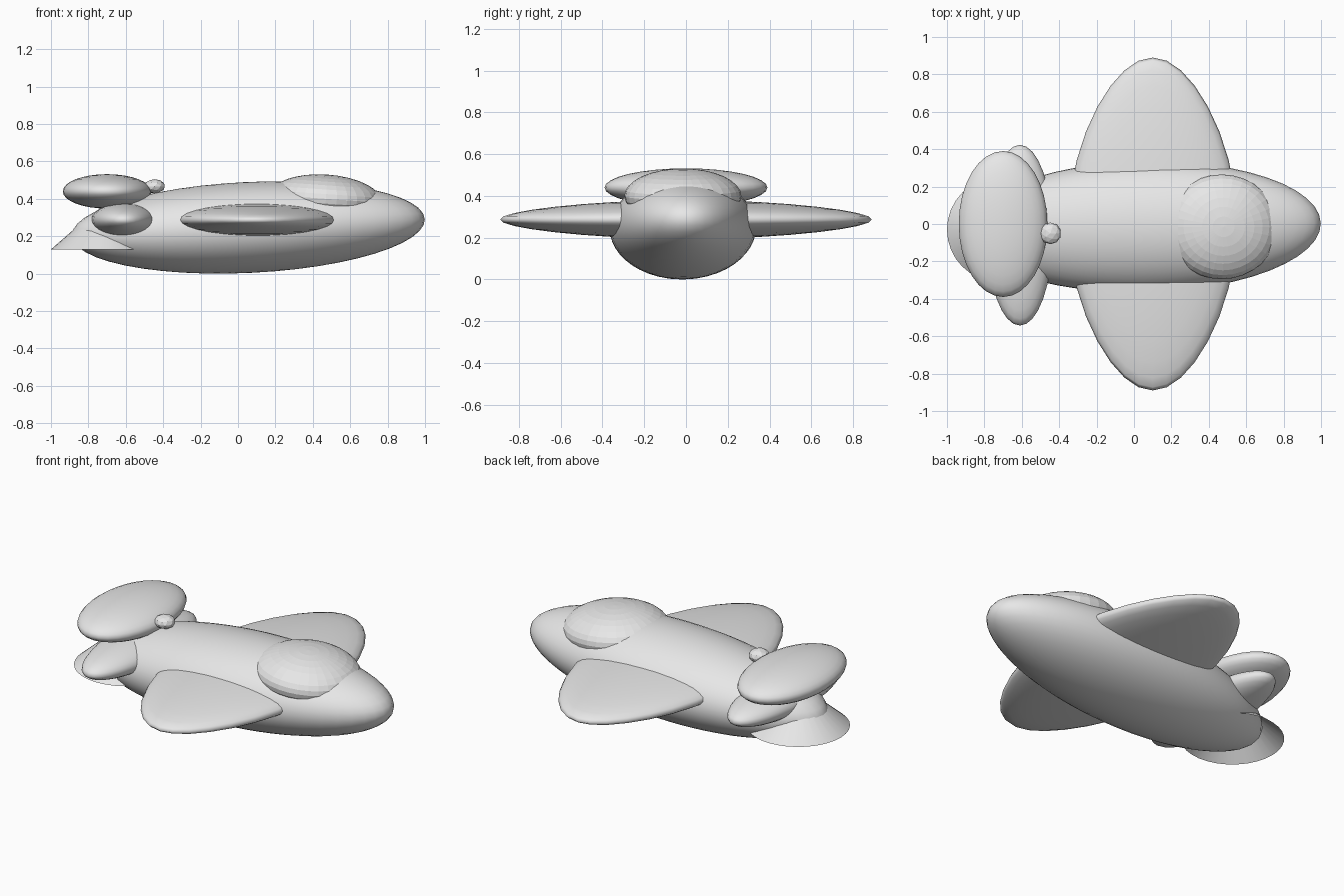
import bpy
import math
from mathutils import Matrix

cube = bpy.data.objects.get("Cube")
if cube:
    bpy.data.objects.remove(cube, do_unlink=True)

grey = bpy.data.materials.new("light_grey")
grey.use_nodes = True
colour = (0.8, 0.8, 0.8, 1)
grey.diffuse_color = colour
grey.node_tree.nodes["Principled BSDF"].inputs["Base Color"].default_value = colour


def finish(name, smooth=True):
    obj = bpy.context.object
    obj.name = name
    obj.data.materials.append(grey)
    if smooth:
        bpy.ops.object.shade_smooth()
    return obj


def ellipsoid(name, centre, radii, pitch=0, yaw=0, smooth=True, segments=32, rings=16, taper=0):
    """Sphere stretched to the radii, tapered towards its y tips, then turned."""
    bpy.ops.mesh.primitive_uv_sphere_add(segments=segments, ring_count=rings, radius=1)
    obj = finish(name, smooth)
    for v in obj.data.vertices:
        slim = 1 - taper * v.co.y ** 2
        v.co.x *= slim
        v.co.z *= slim
    obj.data.transform(Matrix.Diagonal((*radii, 1)))
    obj.location = centre
    obj.rotation_euler = (0, math.radians(pitch), math.radians(yaw))
    return obj


# Body, slightly nose up
ellipsoid("fuselage", (0.055, -0.015, 0.247), (0.945, 0.35, 0.243),
          pitch=-2.7, yaw=1.2, segments=48, rings=24)

# Faceted cockpit cover
ellipsoid("canopy", (0.47, -0.015, 0.4), (0.3, 0.28, 0.13), pitch=4, smooth=False)

# Main wing through the body
ellipsoid("wing", (0.1, 0, 0.287), (0.45, 0.89, 0.093), taper=0.15)

# Tail surfaces
ellipsoid("lower_tailplane", (-0.61, -0.06, 0.287), (0.175, 0.483, 0.09))
ellipsoid("upper_tailplane", (-0.7, 0, 0.44), (0.237, 0.39, 0.092))

# Small faceted knob ahead of the upper tailplane
bpy.ops.mesh.primitive_ico_sphere_add(subdivisions=2, radius=1)
knob = finish("knob", smooth=False)
knob.data.transform(Matrix.Diagonal((0.058, 0.058, 0.038, 1)))
knob.location = (-0.447, -0.05, 0.467)

# Open skirt under the tail
bpy.ops.mesh.primitive_cone_add(vertices=32, radius1=0.28, radius2=0.085, depth=0.17,
                                end_fill_type='NOTHING', location=(-0.72, -0.03, 0.215))
finish("tail_skirt")
